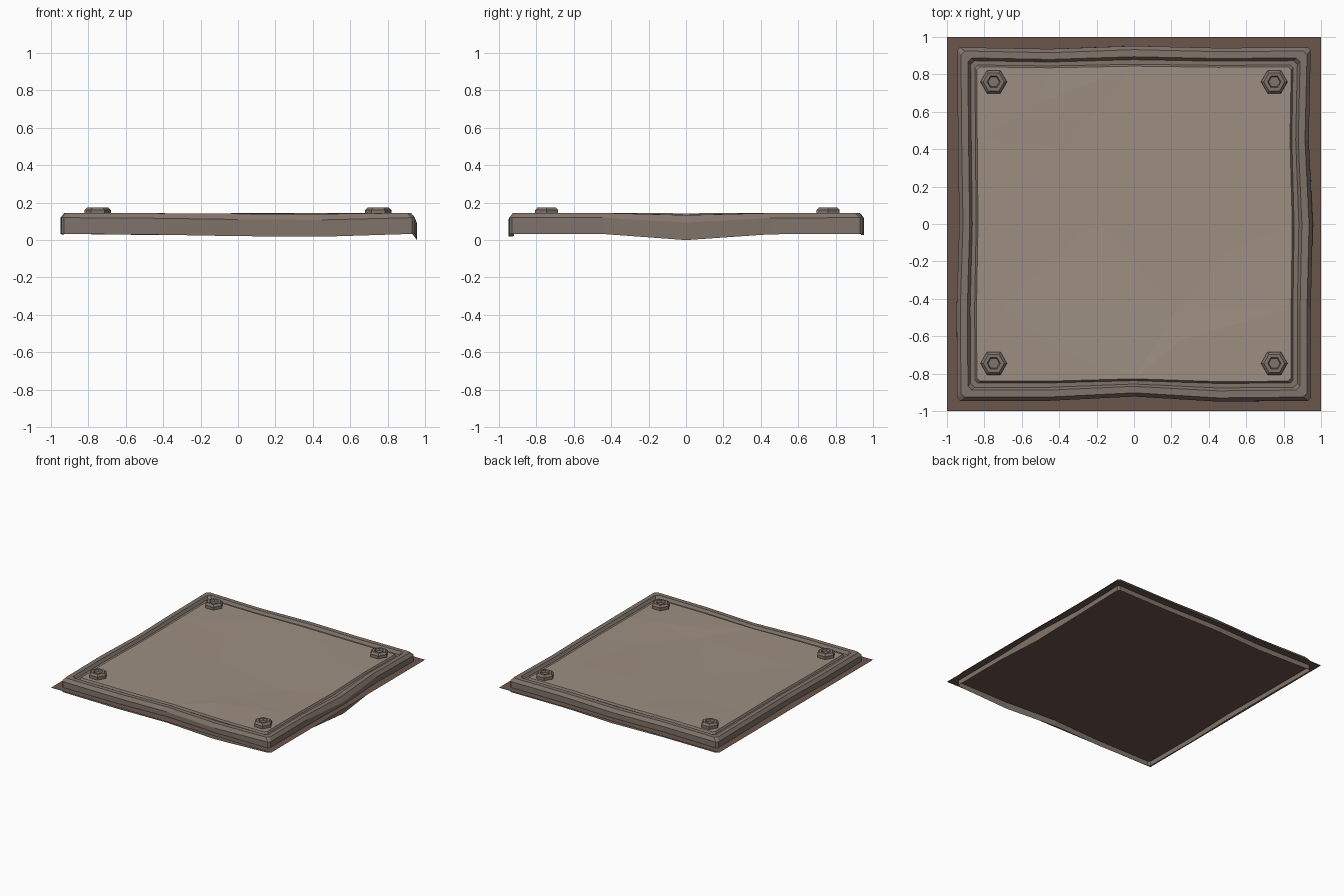
import bpy, math
from mathutils import Vector
from mathutils.geometry import delaunay_2d_cdt

if "Cube" in bpy.data.objects:
    bpy.data.objects.remove(bpy.data.objects["Cube"])


def material(name, rgb):
    m = bpy.data.materials.new(name)
    m.diffuse_color = (*rgb, 1)
    m.use_nodes = True
    m.node_tree.nodes["Principled BSDF"].inputs["Base Color"].default_value = m.diffuse_color
    return m


def make(name, verts, faces, mat):
    me = bpy.data.meshes.new(name)
    me.from_pydata(verts, [], faces)
    me.update()
    me.materials.append(mat)
    ob = bpy.data.objects.new(name, me)
    bpy.context.collection.objects.link(ob)
    return ob


def skin(loops, cap=False):
    """Join equal-length closed loops with quads."""
    n = len(loops[0])
    verts = [v for lp in loops for v in lp]
    faces = [(k * n + i, k * n + (i + 1) % n, (k + 1) * n + (i + 1) % n, (k + 1) * n + i)
             for k in range(len(loops) - 1) for i in range(n)]
    if cap:
        faces.append(tuple(range((len(loops) - 1) * n, len(loops) * n)))
    return verts, faces


soil = material("dark_brown", (0.144, 0.093, 0.072))
rim = material("worn_rim", (0.22, 0.175, 0.145))
face = material("worn_plate", (0.34, 0.275, 0.223))

# Dents per side (front, right, back, left): (outward, down) at three stations
DENTS = [[(0.0, -0.004), (-0.025, -0.012), (0.005, -0.015)],
         [(0.0, 0.0), (0.012, -0.033), (-0.012, -0.002)],
         [(-0.004, 0.0), (0.008, -0.005), (-0.010, -0.006)],
         [(-0.004, 0.0), (-0.012, -0.006), (0.004, 0.0)]]


def dented_loop(r, z, out_w, z_w, chamfer):
    pts = []
    for s in range(4):
        a = s * math.pi / 2
        stations = [(-r + chamfer, 0, 0)]
        stations += [(t, o, d) for t, (o, d) in zip((-0.45, 0, 0.45), DENTS[s])]
        stations += [(r - chamfer, 0, 0)]
        for t, o, d in stations:
            x, y = t, -(r + o * out_w)
            pts.append((x * math.cos(a) - y * math.sin(a),
                        x * math.sin(a) + y * math.cos(a), z + d * z_w))
    return pts


# Frame: skirt, bevelled rim and inner groove (open underneath)
PROFILE = [(0.945, 0.033, 1, 1, 0.015), (0.945, 0.120, 0.9, 0.8, 0.015),
           (0.925, 0.145, 0.9, 0.35, 0.02), (0.888, 0.145, 0.8, 0.3, 0.02),
           (0.873, 0.123, 0.7, 0.2, 0.02), (0.850, 0.123, 0.5, 0.1, 0.015),
           (0.840, 0.136, 0.5, 0.1, 0.015)]
loops = [dented_loop(*p) for p in PROFILE]
make("hatch_frame", *skin(loops), rim)

# Plate: faceted, shallowly dented sheet inside the groove
inner = loops[-1]
dimples = [(-0.2, 0.03, -0.008), (0.2, 0.4, -0.003), (0.7, 0.45, 0.0),
           (0.5, -0.15, -0.009), (-0.7, -0.45, 0.0), (-0.2, -0.45, -0.002),
           (0.22, -0.47, -0.008), (-0.38, 0.4, -0.006), (0.25, -0.62, 0.0),
           (-0.35, -0.7, 0.0), (0.3, 0.7, 0.0), (-0.5, 0.65, 0.0)]
src = list(inner) + [(x, y, 0.136 + d) for x, y, d in dimples]
n = len(inner)
co, _, tris, orig, _, _ = delaunay_2d_cdt([Vector(p[:2]) for p in src], [],
                                          [list(range(n))], 1, 1e-6)
make("hatch_plate", [(c.x, c.y, src[o[0]][2]) for c, o in zip(co, orig)],
     [tuple(t) for t in tris], face)

# Ground sheet through the middle of the frame
make("ground_sheet", [(-1, -1, 0.072), (1, -1, 0.072), (1, 1, 0.072), (-1, 1, 0.072)],
     [(0, 1, 2, 3)], soil)


# Hex bolts with a recessed socket
def hexagon(r, z, cx, cy):
    return [(cx + r * math.cos(i * math.pi / 3), cy + r * math.sin(i * math.pi / 3), z)
            for i in range(6)]


BOLT = [(0.071, 0.128), (0.071, 0.160), (0.056, 0.175), (0.036, 0.175), (0.030, 0.160)]
for x, y, label in ((-0.75, -0.745, "front_left"), (0.75, -0.745, "front_right"),
                    (0.75, 0.76, "back_right"), (-0.75, 0.76, "back_left")):
    make("bolt_" + label, *skin([hexagon(r, z, x, y) for r, z in BOLT], cap=True), rim)
